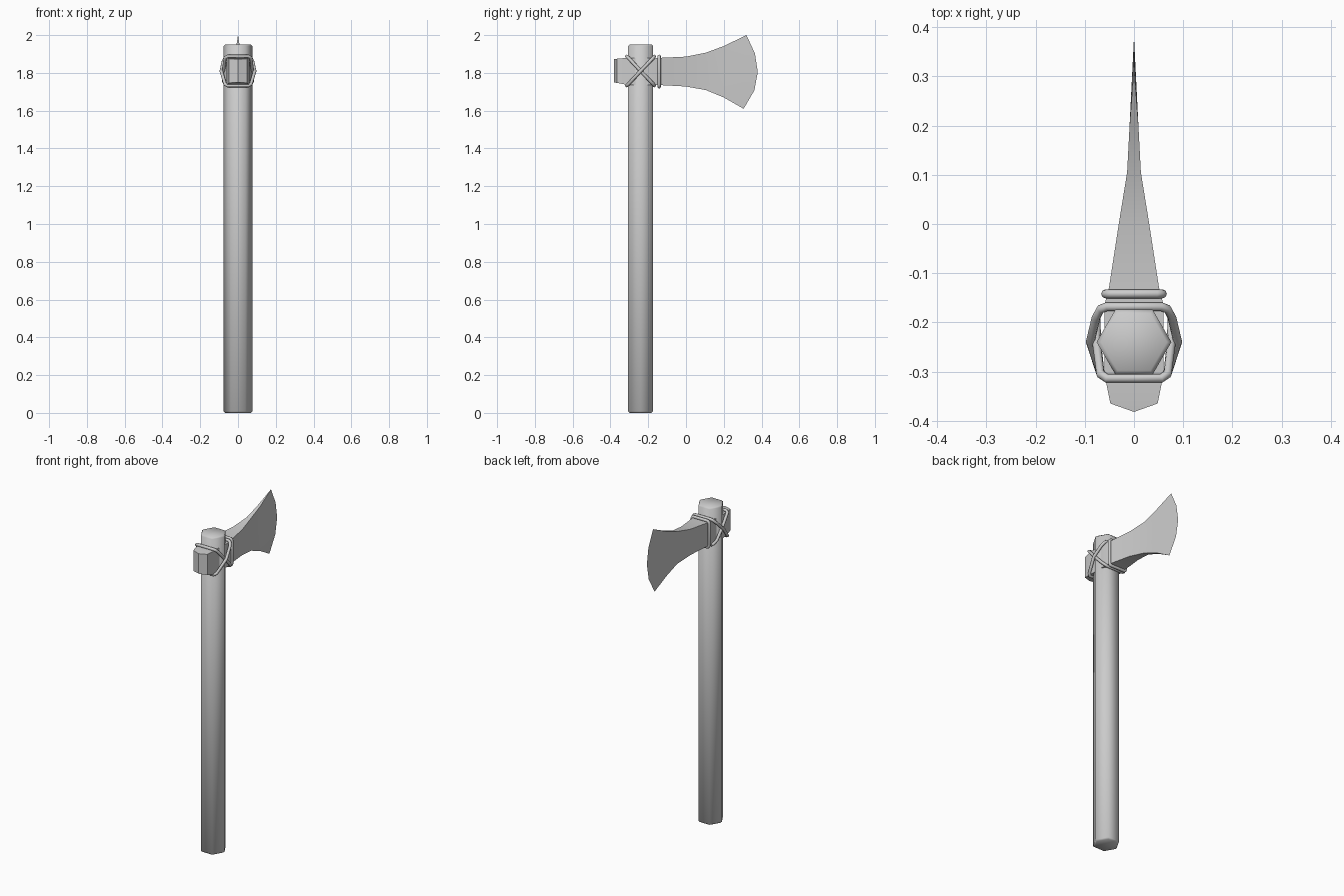
import bpy, bmesh, math
from mathutils import Matrix

if "Cube" in bpy.data.objects:
    bpy.data.objects.remove(bpy.data.objects["Cube"])

HY = -0.24   # handle axis position
MID = 1.81   # height of the binding's crossing


def finish(name, bm, angle):
    bmesh.ops.recalc_face_normals(bm, faces=bm.faces)
    me = bpy.data.meshes.new(name)
    bm.to_mesh(me)
    bm.free()
    ob = bpy.data.objects.new(name, me)
    bpy.context.collection.objects.link(ob)
    select(ob)
    bpy.ops.object.shade_smooth_by_angle(angle=math.radians(angle))
    return ob


def select(ob):
    bpy.ops.object.select_all(action='DESELECT')
    ob.select_set(True)
    bpy.context.view_layer.objects.active = ob


# Six-sided handle with softened ends
bm = bmesh.new()
bmesh.ops.create_cone(bm, cap_ends=True, segments=6, radius1=0.076, radius2=0.076, depth=1.95,
                      matrix=Matrix.Translation((0, HY, 0.975)))
left = max(bm.verts, key=lambda v: abs(v.co.x))
if abs(left.co.x) < 0.07:   # put corners on the x axis
    bmesh.ops.rotate(bm, verts=bm.verts, cent=(0, HY, 0), matrix=Matrix.Rotation(math.pi / 6, 3, 'Z'))
ends = [e for e in bm.edges if abs(e.verts[0].co.z - e.verts[1].co.z) < 0.01]
bmesh.ops.bevel(bm, geom=ends, offset=0.008, segments=1, affect='EDGES')
finish("handle", bm, 65)

# Axe head: sections along y (y, half width, top z, bottom z), last one is the curved edge
sections = [(-0.382, 0, 1.873, 1.750), (-0.365, 0.048, 1.875, 1.747),
            (-0.305, 0.060, 1.880, 1.735), (-0.165, 0.060, 1.880, 1.735),
            (-0.13, 0.051, 1.880, 1.735), (0.0, 0.031, 1.886, 1.728),
            (0.105, 0.014, 1.907, 1.709), (0.2, 0.009, 1.942, 1.670),
            (0.32, 0, 2.0, 1.61)]
edge_y = [0.32, 0.365, 0.38, 0.362, 0.305]
bm = bmesh.new()
rings = []
for i, (y, w, top, bot) in enumerate(sections):
    rows = [(edge_y[r] if i == len(sections) - 1 else y, top + (bot - top) * r / 4) for r in range(5)]
    ring = [bm.verts.new((w, a, z)) for a, z in rows]
    ring += [bm.verts.new((-w, a, z)) for a, z in reversed(rows)]
    rings.append(ring)
for a, b in zip(rings, rings[1:]):
    for k in range(10):
        j = (k + 1) % 10
        bm.faces.new((a[k], a[j], b[j], b[k]))
bmesh.ops.remove_doubles(bm, verts=bm.verts, dist=0.0001)
finish("axe_head", bm, 35)


# Rope binding
def rope(name, pts):
    cu = bpy.data.curves.new(name, 'CURVE')
    cu.dimensions = '3D'
    cu.bevel_depth = 0.009
    cu.bevel_resolution = 2
    sp = cu.splines.new('POLY')
    sp.points.add(len(pts) - 1)
    for p, co in zip(sp.points, pts):
        p.co = (*co, 1)
    sp.use_cyclic_u = True
    ob = bpy.data.objects.new(name, cu)
    bpy.context.collection.objects.link(ob)
    select(ob)
    bpy.ops.object.convert(target='MESH')
    bpy.ops.object.shade_smooth_by_angle(angle=math.radians(60))


# Two tilted loops crossing on both cheeks; the second passes over the first
for name, s, side in (("cross_binding_a", 1, 0.076), ("cross_binding_b", -1, 0.089)):
    half = [(0.055, -0.314, 0.078), (0.068, -0.305, 0.070), (side, HY, 0),
            (0.077, -0.19, -0.052), (0.068, -0.173, -0.070), (0.055, -0.168, -0.078)]
    pts = [(x, y, MID + s * z) for x, y, z in half]
    rope(name, pts + [(-x, y, z) for x, y, z in reversed(pts)])

# Upright loop around the neck of the blade
w, h, c = 0.058, 0.081, 0.012
corner = [(w, h - c), (w - c * 0.3, h - c * 0.3), (w - c, h)]
loop = corner + [(-x, z) for x, z in reversed(corner)]
loop += [(-x, -z) for x, z in loop]
rope("neck_binding", [(x, -0.142, 1.807 + z) for x, z in loop])
